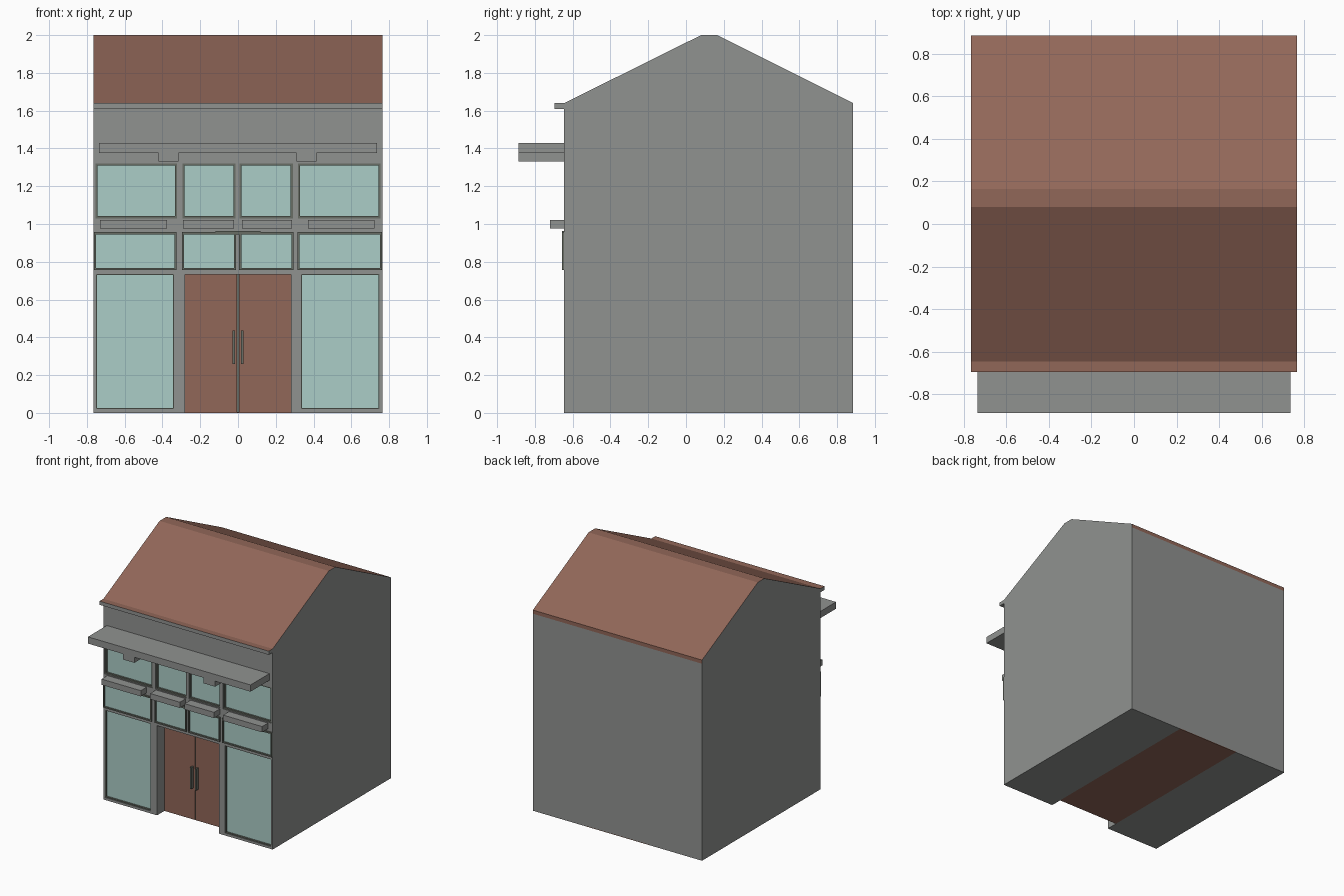
import bpy, bmesh

if "Cube" in bpy.data.objects:
    bpy.data.objects.remove(bpy.data.objects["Cube"])

def mat(name, r, g, b):
    m = bpy.data.materials.new(name)
    m.diffuse_color = (r, g, b, 1)
    m.use_nodes = True
    m.node_tree.nodes["Principled BSDF"].inputs["Base Color"].default_value = m.diffuse_color
    return m

GREY = mat("wall_grey", 0.28, 0.288, 0.28)
BROWN = mat("roof_brown", 0.285, 0.135, 0.098)
GLASS = mat("pale_glass", 0.41, 0.61, 0.57)
FRAME = mat("frame_dark_grey", 0.14, 0.155, 0.13)

FRONT, BACK, HALF, DOOR_Y = -0.645, 0.885, 0.765, -0.55

def finish(bm, name, mats):
    bmesh.ops.recalc_face_normals(bm, faces=bm.faces[:])
    me = bpy.data.meshes.new(name)
    bm.to_mesh(me)
    bm.free()
    for m in mats:
        me.materials.append(m)
    ob = bpy.data.objects.new(name, me)
    bpy.context.collection.objects.link(ob)
    return ob

def add_box(bm, x0, x1, y0, y1, z0, z1):
    vs = bmesh.ops.create_cube(bm, size=1)["verts"]
    for v in vs:
        v.co.x = x1 if v.co.x > 0 else x0
        v.co.y = y1 if v.co.y > 0 else y0
        v.co.z = z1 if v.co.z > 0 else z0

def box(name, m, *dims):
    bm = bmesh.new()
    add_box(bm, *dims)
    return finish(bm, name, [m])

def window(name, x0, x1, y0, y1, z0, z1, w, depth):
    """Frame block whose front face is inset and pushed back as glass."""
    bm = bmesh.new()
    add_box(bm, x0, x1, y0, y1, z0, z1)
    bm.normal_update()
    front = min(bm.faces, key=lambda f: f.calc_center_median().y)
    bmesh.ops.inset_region(bm, faces=[front], thickness=w)
    # second loop at the same outline makes the recess walls upright
    ext = bmesh.ops.extrude_discrete_faces(bm, faces=[front])["faces"][0]
    for v in ext.verts:
        v.co.y += depth
    ext.material_index = 1
    return finish(bm, name, [FRAME, GLASS])

# house body: gabled profile swept across x, sloping faces are roof
profile = [(FRONT, 0.005), (BACK, 0.005), (BACK, 1.61), (BACK, 1.64),
           (0.165, 2.0), (0.08, 2.0), (FRONT, 1.64)]
bm = bmesh.new()
face = bm.faces.new([bm.verts.new((-HALF, y, z)) for y, z in profile])
ext = bmesh.ops.extrude_face_region(bm, geom=[face])["geom"]
bmesh.ops.translate(bm, vec=(2 * HALF, 0, 0),
                    verts=[g for g in ext if isinstance(g, bmesh.types.BMVert)])
bmesh.ops.recalc_face_normals(bm, faces=bm.faces[:])
for f in bm.faces:
    c = f.calc_center_median()
    if abs(f.normal.x) < 0.5 and c.z > 1.615:
        f.material_index = 1
body = finish(bm, "house_body", [GREY, BROWN])

# openings in the front wall
upper = [(-0.755, -0.322), (-0.294, -0.012), (0.008, 0.29), (0.317, 0.754)]
lower = [(-0.753, -0.338), (0.334, 0.75)]
bm = bmesh.new()
for x0, x1 in upper:
    add_box(bm, x0, x1, -0.7, -0.61, 1.03, 1.32)
for x0, x1 in lower:
    add_box(bm, x0, x1, -0.7, -0.61, 0.02, 0.735)
add_box(bm, -0.28, 0.28, -0.7, DOOR_Y + 0.02, -0.1, 0.733)
cutter = finish(bm, "opening_cutter", [GREY])
cutter.hide_render = True
cutter.hide_viewport = False
cutter.display_type = 'WIRE'
mod = body.modifiers.new("openings", 'BOOLEAN')
mod.operation = 'DIFFERENCE'
mod.solver = 'EXACT'
mod.object = cutter

# underside: grey strips with the brown floor between them
box("base_left", GREY, -HALF, -0.28, FRONT, BACK, 0, 0.005)
box("base_right", GREY, 0.28, HALF, FRONT, BACK, 0, 0.005)
box("floor", BROWN, -0.28, 0.28, DOOR_Y, BACK, 0, 0.005)

# windows set in the openings
for i, (x0, x1) in enumerate(upper):
    window(f"upper_window_{i}", x0, x1, -0.64, -0.605, 1.03, 1.32, 0.016, 0.015)
for i, (x0, x1) in enumerate(lower):
    window(f"shop_window_{i}", x0, x1, -0.64, -0.605, 0.02, 0.735, 0.008, 0.015)

# transom windows stand slightly proud of the wall
for i, (x0, x1) in enumerate([(-0.763, -0.325), (-0.296, -0.01), (0.006, 0.294), (0.314, 0.763)]):
    window(f"transom_window_{i}", x0, x1, -0.656, -0.64, 0.757, 0.957, 0.016, 0.009)
box("transom_plate", FRAME, -0.12, 0.12, -0.657, -0.64, 0.945, 0.963)

# window sills
for i, (x0, x1) in enumerate([(-0.73, -0.375), (-0.29, -0.022), (0.022, 0.287), (0.37, 0.722)]):
    box(f"sill_{i}", GREY, x0, x1, -0.72, FRONT + 0.001, 0.975, 1.022)

# canopy and its brackets
box("canopy", GREY, -0.735, 0.735, -0.888, FRONT + 0.001, 1.375, 1.43)
for i, (x0, x1) in enumerate([(-0.42, -0.315), (0.31, 0.415)]):
    box(f"canopy_bracket_{i}", GREY, x0, x1, -0.888, FRONT + 0.001, 1.33, 1.375)

# front eave, brown on top
eave = box("front_eave", GREY, -HALF, HALF, -0.695, FRONT, 1.61, 1.64)
eave.data.materials.append(BROWN)
for p in eave.data.polygons:
    if p.normal.z > 0.5:
        p.material_index = 1

# double door with handles
box("door_gap", FRAME, -0.006, 0.006, DOOR_Y + 0.008, DOOR_Y + 0.02, 0, 0.733)
for side, s in (("left", -1), ("right", 1)):
    xs = sorted((s * 0.004, s * 0.28))
    box(f"door_{side}", BROWN, *xs, DOOR_Y, DOOR_Y + 0.02, 0, 0.733)
    xs = sorted((s * 0.016, s * 0.03))
    box(f"handle_{side}", FRAME, *xs, DOOR_Y - 0.03, DOOR_Y, 0.26, 0.435)
